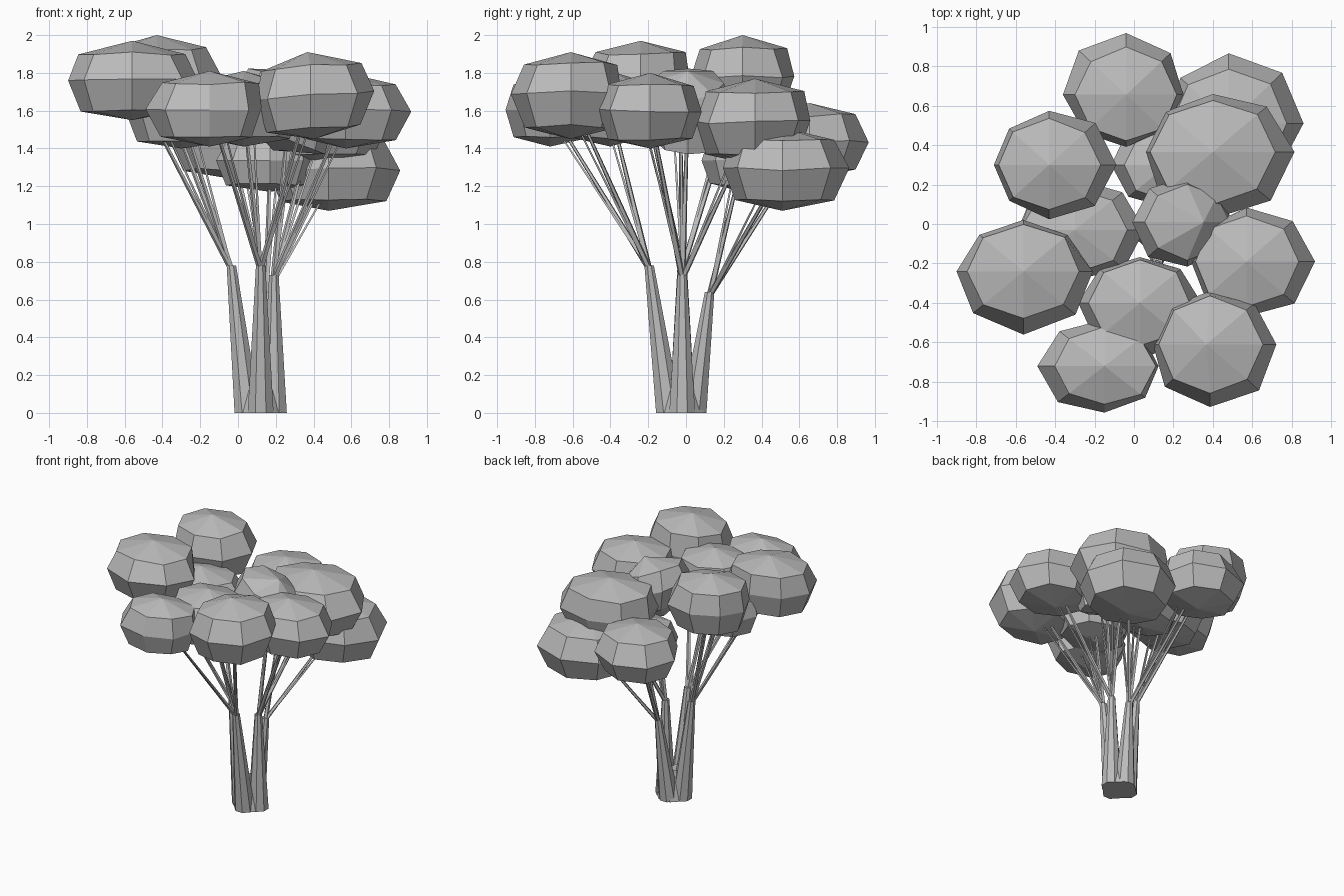
import bpy, bmesh, random
from math import sin, cos, pi, radians
from mathutils import Vector

random.seed(4)
cube = bpy.data.objects.get("Cube")
if cube:
    bpy.data.objects.remove(cube)

# One plain grey for the whole tree
grey = bpy.data.materials.new("plain_grey")
grey.use_nodes = True
GREY = (0.5, 0.5, 0.5, 1)
grey.diffuse_color = GREY
grey.node_tree.nodes["Principled BSDF"].inputs["Base Color"].default_value = GREY


def make_object(name, bm):
    bmesh.ops.recalc_face_normals(bm, faces=bm.faces)
    mesh = bpy.data.meshes.new(name)
    bm.to_mesh(mesh)
    bm.free()
    mesh.materials.append(grey)
    obj = bpy.data.objects.new(name, mesh)
    bpy.context.collection.objects.link(obj)
    return obj


def bridge(bm, a, b):
    n = len(a)
    for i in range(n):
        j = (i + 1) % n
        bm.faces.new((a[i], a[j], b[j], b[i]))


def tapered_pole(name, stations, sides):
    """Closed tube through (centre, radius) stations with level rings."""
    bm = bmesh.new()
    rings = []
    for centre, r in stations:
        rings.append([bm.verts.new(Vector(centre) + Vector((r * cos(t), r * sin(t), 0)))
                      for t in (2 * pi * (i + 0.5) / sides for i in range(sides))])
    for a, b in zip(rings, rings[1:]):
        bridge(bm, a, b)
    bm.faces.new(rings[0])
    bm.faces.new(rings[-1])
    return make_object(name, bm)


# Rings of a leaf clump: (radius, height, how far it follows the lean)
CLUMP_RINGS = [(0.78, -0.76, 0.08), (0.98, 0.0, 0.1), (0.82, 0.68, 0.0)]


def leaf_clump(name, centre, size, lean, slope):
    """Faceted blob, pushed out toward lean (degrees) and tipped along x by slope."""
    bm = bmesh.new()
    c, (rx, ry, rz) = Vector(centre), size
    rings = []
    for r, h, pull in CLUMP_RINGS:
        ring = []
        for i in range(8):
            t = i * pi / 4
            k = r * (1 + pull * cos(t - radians(lean))) * random.uniform(0.98, 1.03)
            x = rx * k * cos(t)
            z = rz * (h + random.uniform(-0.04, 0.04)) + slope * x
            ring.append(bm.verts.new(c + Vector((x, ry * k * sin(t), z))))
        rings.append(ring)
    for a, b in zip(rings, rings[1:]):
        bridge(bm, a, b)
    for ring, h in ((rings[0], -1), (rings[-1], 1)):
        tip = bm.verts.new(c + Vector((-slope * rz * h, 0, rz * h)))
        for i in range(8):
            bm.faces.new((ring[i], ring[(i + 1) % 8], tip))
    return make_object(name, bm)


# Four leaning stems, each carrying three clumps: (centre, size, lean, slope)
STEMS = {
    "left": ((0.05, -0.02), (-0.035, -0.02, 0.78), [
        ((-0.43, 0.3, 1.78), (0.31, 0.28, 0.22), 0, 0),
        ((-0.56, -0.24, 1.76), (0.35, 0.29, 0.21), 270, 0),
        ((-0.3, -0.03, 1.58), (0.33, 0.26, 0.18), 0, 0)]),
    "front": ((0.12, -0.09), (0.12, -0.195, 0.78), [
        ((0.03, -0.4, 1.61), (0.31, 0.26, 0.2), 270, 0),
        ((0.385, -0.61, 1.68), (0.32, 0.3, 0.23), 310, 0.08),
        ((-0.15, -0.72, 1.61), (0.31, 0.24, 0.2), 190, 0)]),
    "right": ((0.19, -0.02), (0.19, -0.02, 0.73), [
        ((0.27, 0.01, 1.6), (0.26, 0.23, 0.21), 180, -0.4),
        ((0.57, -0.19, 1.6), (0.32, 0.28, 0.2), 0, 0),
        ((0.4, 0.365, 1.54), (0.38, 0.32, 0.23), 320, 0)]),
    "back": ((0.12, 0.04), (0.15, 0.125, 0.64), [
        ((-0.04, 0.655, 1.44), (0.31, 0.29, 0.2), 120, 0),
        ((0.48, 0.51, 1.29), (0.36, 0.34, 0.22), 30, 0),
        ((0.17, 0.3, 1.34), (0.27, 0.22, 0.17), 180, 0)]),
}

# Solid foot where the stems join
tapered_pole("trunk_foot", [((0.12, -0.02, 0), 0.125), ((0.12, -0.02, 0.22), 0.07)], 8)

for side, (base, fork, clumps) in STEMS.items():
    tapered_pole(side + "_trunk", [((*base, 0.0), 0.074), (fork, 0.027)], 8)
    for n, (centre, size, lean, slope) in enumerate(clumps, 1):
        # a main branch and a finer twig beside it, ending inside the clump
        foot = Vector(fork) - Vector((0, 0, 0.02))
        end = foot.lerp(Vector(centre), 0.9)
        tapered_pole(f"{side}_branch_{n}", [(foot, 0.018), (end, 0.009)], 5)
        offset = Vector((size[0], -size[1], 0)) * 0.14
        tapered_pole(f"{side}_twig_{n}", [(foot, 0.012), (end + offset, 0.006)], 4)
        leaf_clump(f"{side}_leaf_clump_{n}", centre, size, lean, slope)
